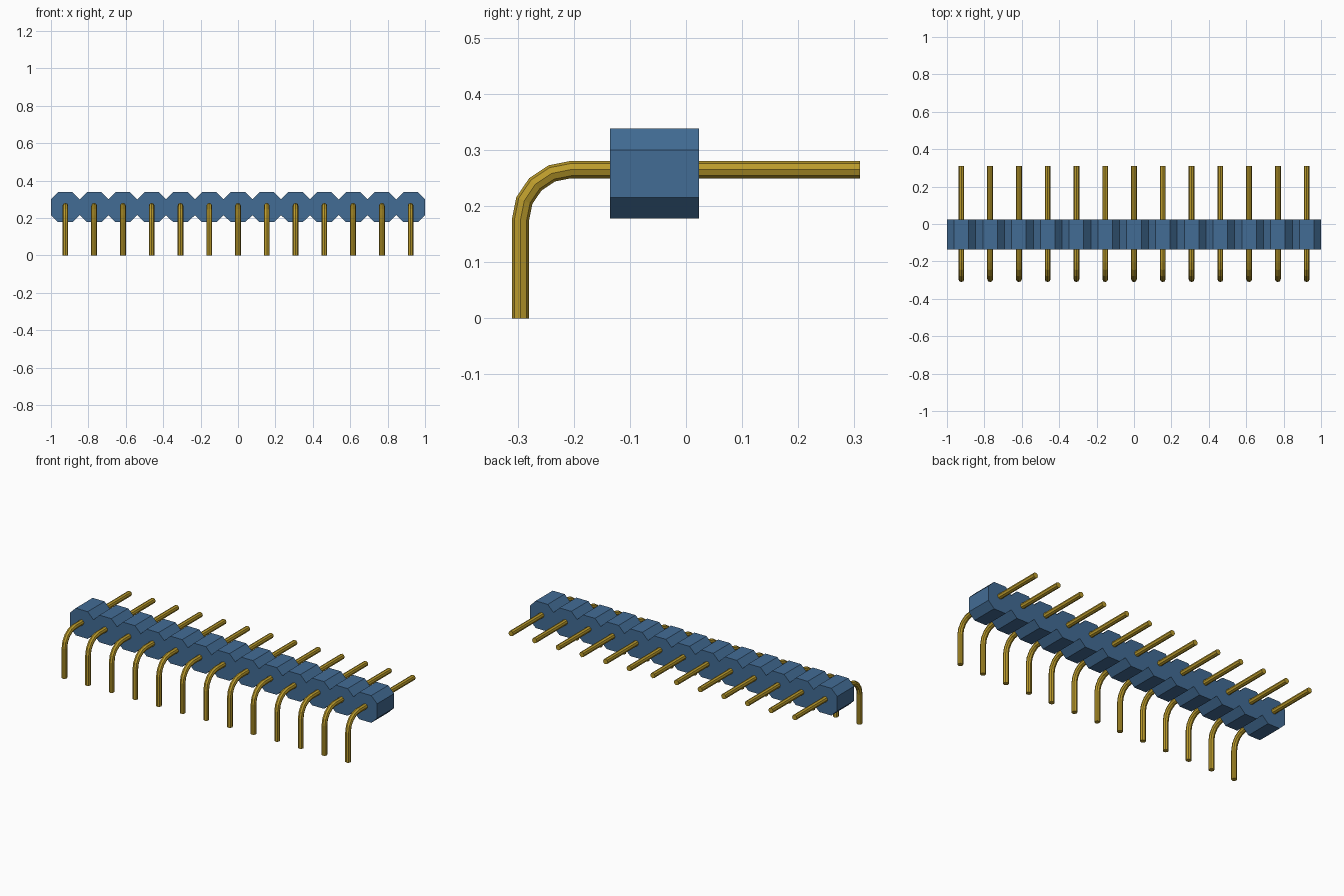
import bpy
import bmesh
import math
from mathutils import Vector

if "Cube" in bpy.data.objects:
    bpy.data.objects.remove(bpy.data.objects["Cube"], do_unlink=True)

PINS = 13
PITCH = 2 / PINS


def material(name, rgb):
    mat = bpy.data.materials.new(name)
    mat.use_nodes = True
    mat.diffuse_color = (*rgb, 1)
    mat.node_tree.nodes["Principled BSDF"].inputs["Base Color"].default_value = (*rgb, 1)
    return mat


def finish(bm, name, mat):
    bmesh.ops.recalc_face_normals(bm, faces=bm.faces)
    mesh = bpy.data.meshes.new(name)
    bm.to_mesh(mesh)
    bm.free()
    mesh.materials.append(mat)
    obj = bpy.data.objects.new(name, mesh)
    bpy.context.collection.objects.link(obj)
    return obj


blue = material("blue plastic", (0.055, 0.15, 0.30))
gold = material("gold metal", (0.50, 0.33, 0.025))

# Housing: a row of chamfered cells, extruded front to back
bottom, low_notch, high_notch, top = 0.178, 0.215, 0.300, 0.338
chamfer = 0.038
lower, upper = [(-1, low_notch)], [(-1, high_notch)]
for i in range(PINS):
    left = -1 + i * PITCH
    right = left + PITCH
    for row, edge, notch in ((lower, bottom, low_notch), (upper, top, high_notch)):
        row += [(left + chamfer, edge), (right - chamfer, edge), (right, notch)]

bm = bmesh.new()
profile = [bm.verts.new((x, -0.135, z)) for x, z in lower + upper[::-1]]
front = bm.faces.new(profile)
back = bmesh.ops.extrude_face_region(bm, geom=[front], use_keep_orig=True)["geom"]
moved = [v for v in back if isinstance(v, bmesh.types.BMVert)]
bmesh.ops.translate(bm, verts=moved, vec=(0, 0.158, 0))
finish(bm, "housing", blue)

# Pin path: vertical leg, quarter bend, straight tail through the housing
bend_y, bend_z, bend_radius = -0.205, 0.175, 0.09
path = [(Vector((0, bend_y - bend_radius, 0)), 0)]
for step in range(5):
    a = math.radians(90) * step / 4
    path.append((Vector((0, bend_y - bend_radius * math.cos(a),
                         bend_z + bend_radius * math.sin(a))), a))
path.append((Vector((0, 0.31, bend_z + bend_radius)), math.radians(90)))

# Sweep an octagon along the path
SIDES = 8
radius = 0.0155
bm = bmesh.new()
rings = []
for point, a in path:
    outward = Vector((0, -math.cos(a), math.sin(a)))
    ring = []
    for k in range(SIDES):
        t = math.tau * k / SIDES
        offset = Vector((radius * math.cos(t), 0, 0)) + outward * radius * math.sin(t)
        ring.append(bm.verts.new(point + offset))
    rings.append(ring)
for r, s in zip(rings, rings[1:]):
    for k in range(SIDES):
        n = (k + 1) % SIDES
        bm.faces.new((r[k], r[n], s[n], s[k]))
bm.faces.new(rings[0])
bm.faces.new(rings[-1])
pin = finish(bm, "pin", gold)

# Repeat the pin, one per cell
pin.location.x = -1 + PITCH / 2
for i in range(1, PINS):
    copy = bpy.data.objects.new("pin", pin.data)
    copy.location.x = -1 + (i + 0.5) * PITCH
    bpy.context.collection.objects.link(copy)
